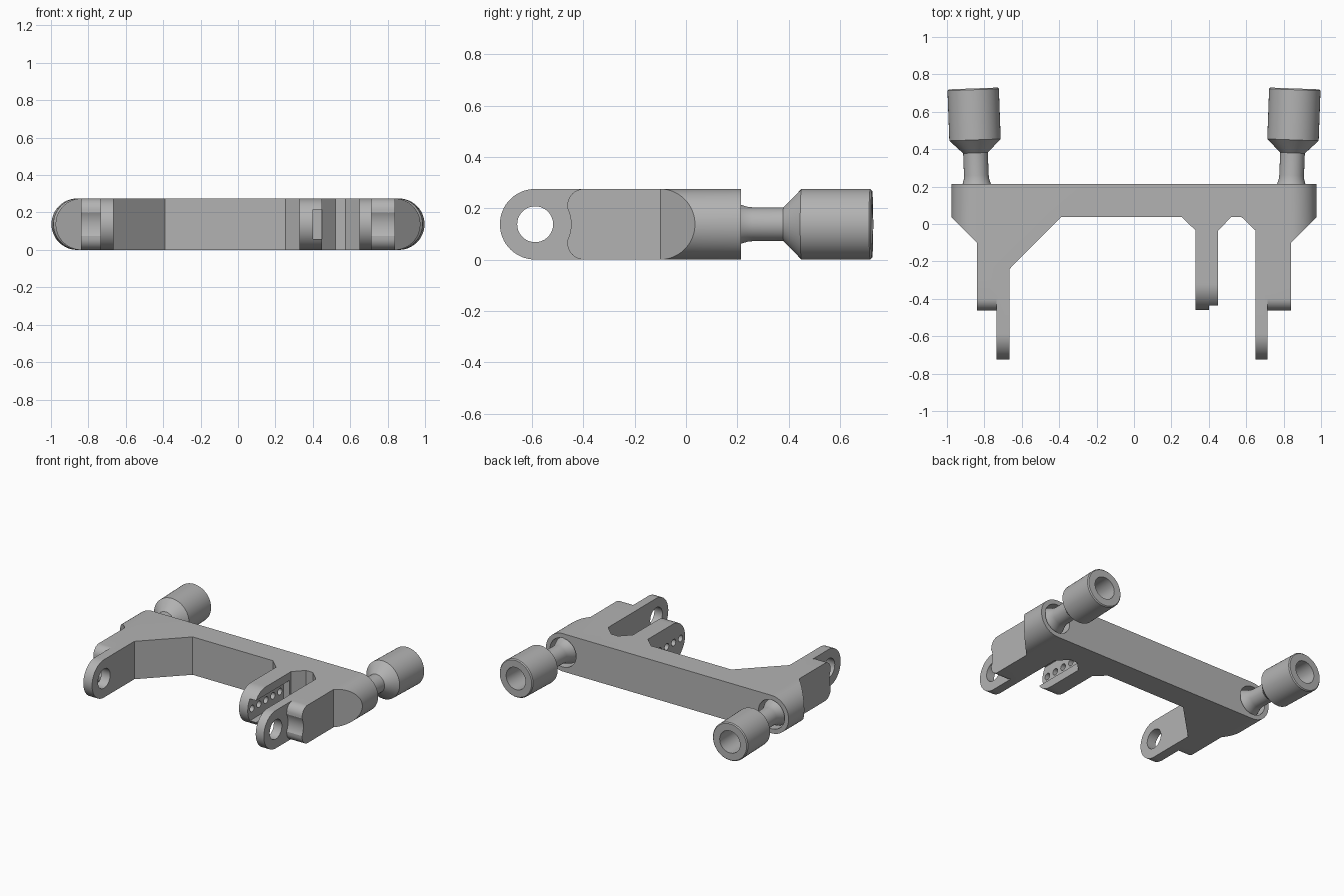
import bpy, bmesh, math
from mathutils import Matrix, Vector

if "Cube" in bpy.data.objects:
    bpy.data.objects.remove(bpy.data.objects["Cube"])

R = 0.1375           # half thickness of the whole part
PIVOT = -0.5875      # y of the lug holes
grey = bpy.data.materials.new("plain grey")
grey.diffuse_color = (0.45, 0.45, 0.45, 1)
grey.use_nodes = True
grey.node_tree.nodes["Principled BSDF"].inputs["Base Color"].default_value = grey.diffuse_color


def arc(cx, cy, r, a0, a1, n=24):
    return [(cx + r * math.cos(math.radians(a0 + (a1 - a0) * i / n)),
             cy + r * math.sin(math.radians(a0 + (a1 - a0) * i / n))) for i in range(n + 1)]


def prism(name, pts, axis, lo, hi):
    """Extrude a 2D outline along one axis (the outline uses the other two)."""
    place = {'X': lambda p, t: (t, p[0], p[1]),
             'Y': lambda p, t: (p[0], t, p[1]),
             'Z': lambda p, t: (p[0], p[1], t)}[axis]
    bm = bmesh.new()
    a = [bm.verts.new(place(p, lo)) for p in pts]
    b = [bm.verts.new(place(p, hi)) for p in pts]
    n = len(pts)
    bm.faces.new(a)
    bm.faces.new(b)
    for i in range(n):
        bm.faces.new((a[i], a[(i + 1) % n], b[(i + 1) % n], b[i]))
    return finish(name, bm)


def finish(name, bm):
    bmesh.ops.recalc_face_normals(bm, faces=bm.faces)
    me = bpy.data.meshes.new(name)
    bm.to_mesh(me)
    bm.free()
    me.materials.append(grey)
    ob = bpy.data.objects.new(name, me)
    bpy.context.collection.objects.link(ob)
    return ob


def select(ob):
    bpy.ops.object.select_all(action='DESELECT')
    ob.select_set(True)
    bpy.context.view_layer.objects.active = ob


def combine(target, tool, operation):
    m = target.modifiers.new("cut", 'BOOLEAN')
    m.operation, m.solver, m.object = operation, 'EXACT', tool
    select(target)
    bpy.ops.object.modifier_apply(modifier=m.name)
    bpy.data.objects.remove(tool)


# Main frame: plan outline, rounded at both ends by a long stadium section
cut = -0.3
plan = [(-0.975, 0.215), (-0.975, 0.035), (-R * 6.1, -0.1), (-R * 6.1, cut), (-0.665, cut),
        (-0.665, -0.24), (-0.39, 0.037), (0.255, 0.037), (0.33, -0.035), (0.33, cut),
        (0.45, cut), (0.45, -0.035), (0.52, 0.037), (0.575, 0.037), (0.65, -0.035),
        (0.65, cut), (R * 6.1, cut), (R * 6.1, -0.1), (0.975, 0.035), (0.975, 0.215)]
frame = prism("frame", plan, 'Z', 0, 2 * R)
stadium = arc(0.8375, R, R, -90, 90, 32) + arc(-0.8375, R, R, 90, 270, 32)
combine(frame, prism("stadium", stadium, 'Y', -1, 1), 'INTERSECT')

# Lug and shoulder ends of the arms, as side outlines
lug = [(cut, 0)] + [(cut, 2 * R)] + arc(PIVOT, R, R, 90, 270, 32)
shoulder = ([(cut, 0), (cut, 2 * R)] + arc(-0.398, 2 * R - 0.064, 0.064, 90, 180, 10)
            + arc(PIVOT, R, 0.14, 27, -27, 12) + arc(-0.398, 0.064, 0.064, 180, 270, 10))
round_end = [(cut, 0), (cut, 2 * R)] + arc(-0.3225, R, R, 90, 270, 32)
for name, pts, lo, hi in (("left_lug", lug, -0.735, -0.665),
                          ("left_shoulder", shoulder, -R * 6.1, -0.735),
                          ("right_lug", lug, 0.65, 0.715),
                          ("right_shoulder", shoulder, 0.715, R * 6.1),
                          ("middle_end", round_end, 0.33, 0.45)):
    combine(frame, prism(name, pts, 'X', lo, hi), 'UNION')

# Pivot holes through the lugs
for lo, hi in ((-0.9, -0.6), (0.6, 0.8)):
    combine(frame, prism("pivot_hole", arc(PIVOT, R, 0.07, 0, 350, 35), 'X', lo, hi), 'DIFFERENCE')

# Slot in the middle arm with a row of small holes
slot = [(-0.6, 0.058), (-0.05, 0.058), (-0.05, 0.217), (-0.6, 0.217)]
combine(frame, prism("slot", slot, 'X', 0.4, 0.5), 'DIFFERENCE')
for i in range(5):
    hole = arc(-0.41 + 0.08 * i, R, 0.024, 0, 345, 23)
    combine(frame, prism("small_hole", hole, 'X', 0.3, 0.5), 'DIFFERENCE')

# Sockets in the back for the two joints
for s in (-1, 1):
    combine(frame, prism("socket", arc(s * 0.8375, R, 0.105, 0, 350, 35), 'Y', 0.04, 0.3), 'DIFFERENCE')

# Joints: ball, flared stem, cone and hollow cup, turned about a slightly splayed axis
profile = ([(0.098 * math.sin(a), -0.098 * math.cos(a) + 0.03)
            for a in (math.pi / 2 * i / 8 for i in range(9))]
           + [(0.095, 0.06), (0.085, 0.083), (0.075, 0.106), (0.068, 0.13), (0.066, 0.15),
              (0.066, 0.27), (0.071, 0.275), (R, 0.34), (R, 0.608), (0.131, 0.615),
              (0.08, 0.615), (0.08, 0.34), (0, 0.34)])
STEPS = 48
for s, name in ((-1, "left_joint"), (1, "right_joint")):
    bm = bmesh.new()
    vs = [bm.verts.new((r, t, 0)) for r, t in profile]
    es = [bm.edges.new(p) for p in zip(vs, vs[1:])]
    bmesh.ops.spin(bm, geom=vs + es, cent=(0, 0, 0), axis=(0, 1, 0),
                   angle=2 * math.pi, steps=STEPS, use_duplicate=False)
    bmesh.ops.remove_doubles(bm, verts=bm.verts, dist=1e-5)
    bm.transform(Matrix.Translation(Vector((s * 0.8375, 0.11, R)))
                 @ Matrix.Rotation(-s * math.radians(2.1), 4, 'Z'))
    finish(name, bm)

for ob in bpy.context.scene.objects:
    select(ob)
    bpy.ops.object.shade_smooth_by_angle(angle=math.radians(25))
